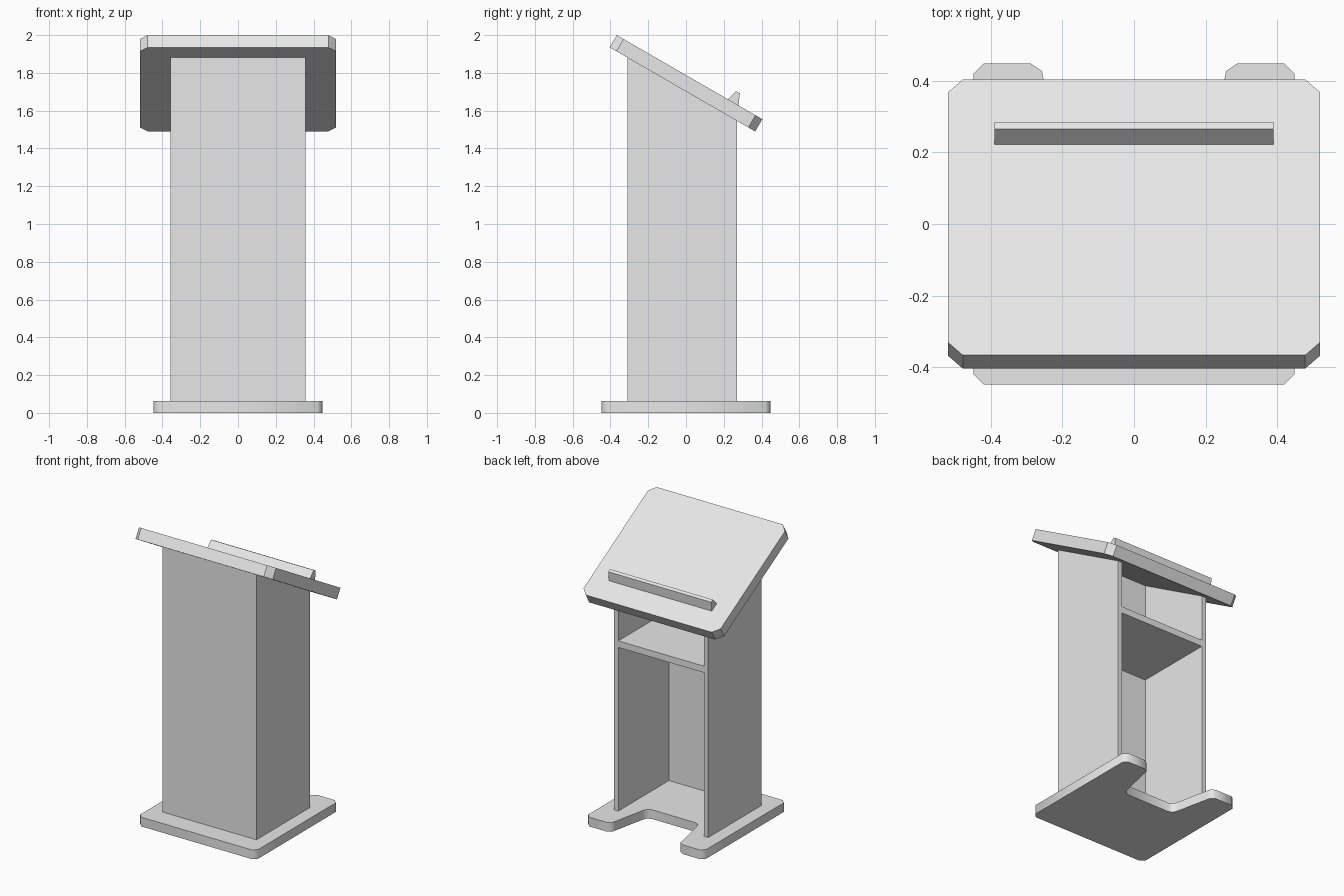
import bpy
import bmesh
from math import radians
from mathutils import Matrix, Vector

old = bpy.data.objects.get("Cube")
if old:
    bpy.data.objects.remove(old, do_unlink=True)

grey = bpy.data.materials.new("light_grey")
grey.use_nodes = True
COLOUR = (0.8, 0.8, 0.8, 1)
grey.diffuse_color = COLOUR
grey.node_tree.nodes["Principled BSDF"].inputs["Base Color"].default_value = COLOUR


def prism(name, outline, depth, matrix=Matrix(), smooth=False):
    """Extrude a flat outline along its local z by depth, then place it."""
    bm = bmesh.new()
    face = bm.faces.new([bm.verts.new((u, v, 0)) for u, v in outline])
    new = bmesh.ops.extrude_face_region(bm, geom=[face])["geom"]
    verts = [g for g in new if isinstance(g, bmesh.types.BMVert)]
    bmesh.ops.translate(bm, verts=verts, vec=(0, 0, depth))
    bm.transform(matrix)
    bmesh.ops.recalc_face_normals(bm, faces=bm.faces)
    mesh = bpy.data.meshes.new(name)
    bm.to_mesh(mesh)
    bm.free()
    mesh.materials.append(grey)
    obj = bpy.data.objects.new(name, mesh)
    bpy.context.collection.objects.link(obj)
    if smooth:
        bpy.ops.object.select_all(action="DESELECT")
        obj.select_set(True)
        bpy.context.view_layer.objects.active = obj
        bpy.ops.object.shade_smooth_by_angle(angle=radians(50))
    return obj


def mirrored(half):
    """Complete a half outline by reflecting it across x = 0."""
    return half + [(-u, v) for u, v in reversed(half)]


def across(x):
    """Frame whose outline lies in the y-z plane and extrudes along +x."""
    return Matrix(((0, 0, 1, x), (1, 0, 0, 0), (0, 1, 0, 0), (0, 0, 0, 1)))


BASE_TOP = 0.063
WALL = 0.033
HALF_W = 0.357
FRONT, BACK = -0.31, 0.27
TILT = radians(-30)
BOARD_W, BOARD_L, BOARD_T, CUT = 0.52, 0.445, 0.075, 0.042
board_frame = Matrix.Translation((0, 0, 1.745)) @ Matrix.Rotation(TILT, 4, "X")


def underside(y):
    """Height of the tilted board's lower face at depth y."""
    normal = board_frame.to_3x3() @ Vector((0, 0, 1))
    point = board_frame @ Vector((0, 0, -BOARD_T / 2))
    return point.z - normal.y / normal.z * (y - point.y)


# Foot plate with clipped corners and a tapered notch at the back
half_base = [(0.42, -0.448), (0.448, -0.42), (0.448, 0.42), (0.42, 0.448),
             (0.288, 0.448), (0.257, 0.427), (0.254, 0.41),
             (0.205, 0.18), (0.195, 0.15), (0.165, 0.135)]
prism("base", mirrored(half_base), BASE_TOP, smooth=True)

# Upright walls, cut to the slope of the reading board
def wall(name, x, width, y0, y1):
    outline = [(y0, BASE_TOP), (y1, BASE_TOP), (y1, underside(y1)), (y0, underside(y0))]
    return prism(name, outline, width, across(x))


wall("front_panel", -HALF_W, 2 * HALF_W, FRONT, FRONT + WALL)
wall("left_panel", HALF_W - WALL, WALL, FRONT + WALL, BACK)
wall("right_panel", -HALF_W, WALL, FRONT + WALL, BACK)

# Inner shelf
inner = HALF_W - WALL
shelf = mirrored([(inner, FRONT + WALL), (inner, BACK)])
prism("shelf", shelf, 0.045, Matrix.Translation((0, 0, 1.185)))

# Tilted reading board with clipped corners
half_board = [(BOARD_W - CUT, -BOARD_L), (BOARD_W, CUT - BOARD_L),
              (BOARD_W, BOARD_L - CUT), (BOARD_W - CUT, BOARD_L)]
prism("reading_board", mirrored(half_board), BOARD_T,
      board_frame @ Matrix.Translation((0, 0, -BOARD_T / 2)))

# Book stop along the low edge of the board
stop = [(0.218, 1.655), (0.265, 1.702), (0.285, 1.692), (0.277, 1.62)]
prism("book_stop", stop, 0.78, across(-0.39))
